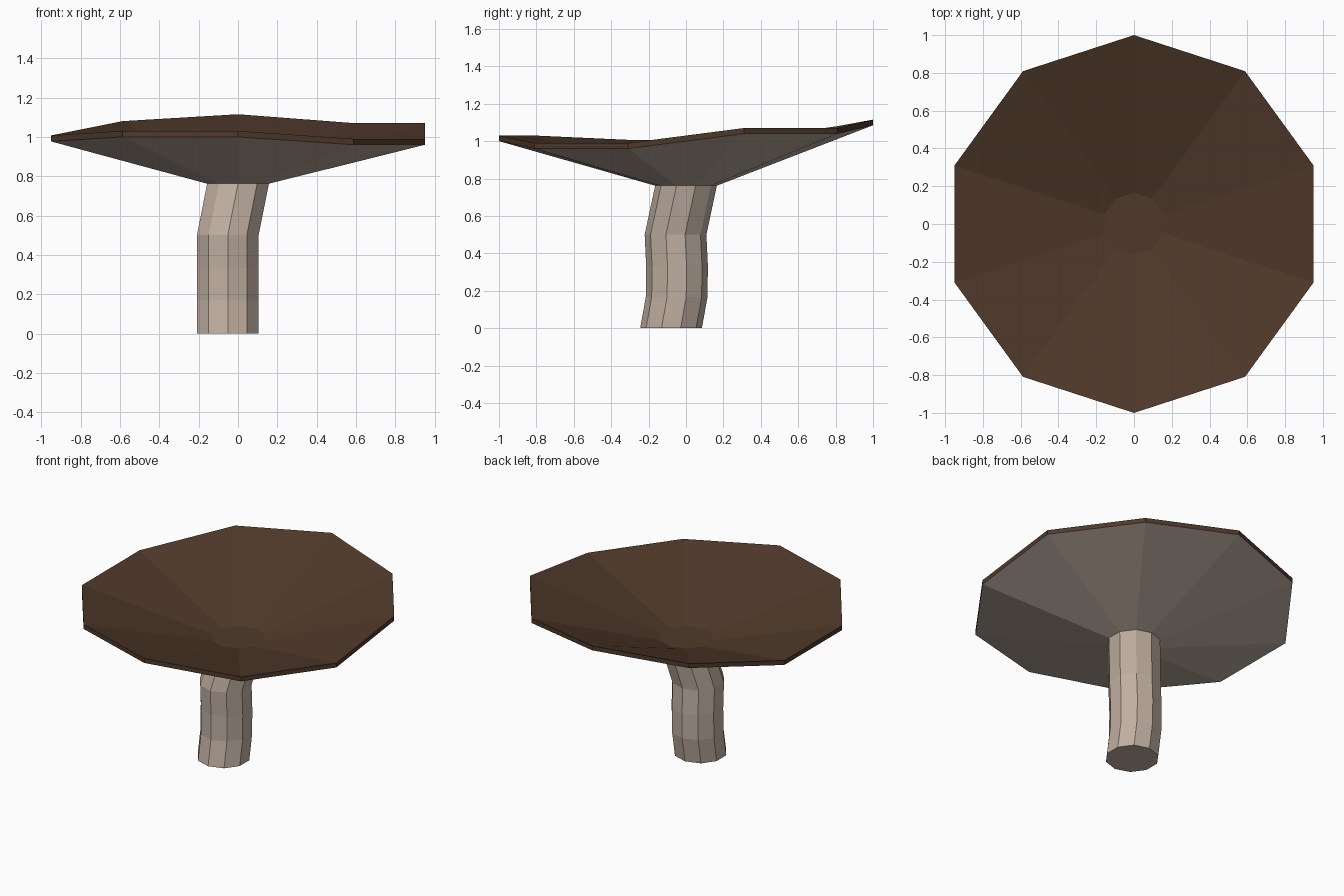
import bpy, bmesh, math

if "Cube" in bpy.data.objects:
    bpy.data.objects.remove(bpy.data.objects["Cube"])

SIDES = 10
THICK = 0.03


def material(name, srgb):
    lin = [((c / 255 + 0.055) / 1.055) ** 2.4 for c in srgb]
    m = bpy.data.materials.new(name)
    m.diffuse_color = (*lin, 1)
    m.use_nodes = True
    m.node_tree.nodes["Principled BSDF"].inputs["Base Color"].default_value = m.diffuse_color
    return m


brown = material("cap brown", (80, 57, 42))
beige = material("stem beige", (192, 175, 161))


def ring(bm, cx, cy, r, heights):
    """Decagon of vertices, starting at +y and going clockwise seen from above."""
    return [bm.verts.new((cx + r * math.sin(2 * math.pi * k / SIDES),
                          cy + r * math.cos(2 * math.pi * k / SIDES), z))
            for k, z in enumerate(heights)]


def bridge(bm, low, high, mat):
    for k in range(SIDES):
        j = (k + 1) % SIDES
        bm.faces.new((low[j], low[k], high[k], high[j])).material_index = mat


def finish(bm, name, mats):
    me = bpy.data.meshes.new(name)
    bm.to_mesh(me)
    bm.free()
    for m in mats:
        me.materials.append(m)
    ob = bpy.data.objects.new(name, me)
    bpy.context.collection.objects.link(ob)


# Cap: wavy dish with brown top and rim, pale underside
rim = [1.115, 1.07, 1.07, 0.99, 0.99, 1.03, 1.03, 1.007, 1.007, 1.08]
bm = bmesh.new()
under_in = ring(bm, 0, 0, 0.165, [0.762] * SIDES)
under_out = ring(bm, 0, 0, 1, [z - THICK for z in rim])
top_out = ring(bm, 0, 0, 1, rim)
top_in = ring(bm, 0, 0, 0.165, [0.762 + THICK] * SIDES)
bridge(bm, under_in, under_out, 1)
bridge(bm, under_out, top_out, 0)
bridge(bm, top_out, top_in, 0)
bm.faces.new(top_in[::-1])
finish(bm, "cap", (brown, beige))

# Stem: bent ten-sided tube with a closed base
path = [(-0.052, -0.08, 0), (-0.052, -0.05, 0.167), (-0.052, -0.048, 0.333),
        (-0.052, -0.056, 0.5), (0, 0, 0.762)]
bm = bmesh.new()
rings = [ring(bm, x, y, 0.165, [z] * SIDES) for x, y, z in path]
for low, high in zip(rings, rings[1:]):
    bridge(bm, low, high, 0)
bm.faces.new(rings[0])
finish(bm, "stem", (beige,))
